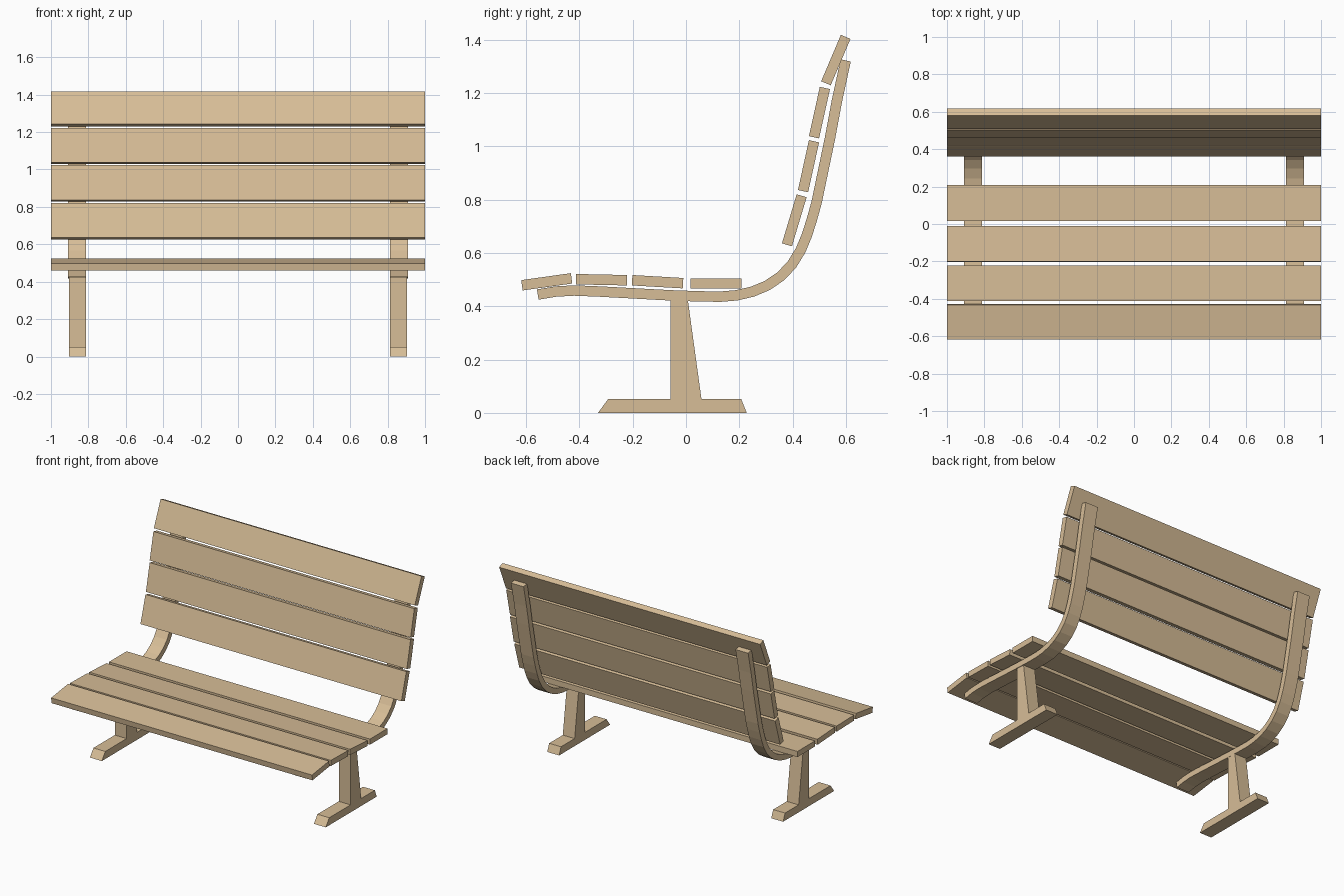
import bpy, bmesh
from mathutils import Vector

if "Cube" in bpy.data.objects:
    bpy.data.objects.remove(bpy.data.objects["Cube"])

wood = bpy.data.materials.new("tan_wood")
wood.diffuse_color = (0.68, 0.51, 0.31, 1)
wood.use_nodes = True
wood.node_tree.nodes["Principled BSDF"].inputs["Base Color"].default_value = wood.diffuse_color


def extrude_profile(name, pts, x0, x1):
    """Extrude a closed (y, z) outline from x0 to x1."""
    bm = bmesh.new()
    face = bm.faces.new([bm.verts.new((x0, y, z)) for y, z in pts])
    res = bmesh.ops.extrude_face_region(bm, geom=[face])
    moved = [g for g in res["geom"] if isinstance(g, bmesh.types.BMVert)]
    bmesh.ops.translate(bm, verts=moved, vec=(x1 - x0, 0, 0))
    bmesh.ops.recalc_face_normals(bm, faces=bm.faces)
    me = bpy.data.meshes.new(name)
    bm.to_mesh(me)
    bm.free()
    me.materials.append(wood)
    ob = bpy.data.objects.new(name, me)
    bpy.context.collection.objects.link(ob)
    return ob


def mirror_x(ob):
    ob.modifiers.new("Mirror", "MIRROR").use_axis[0] = True


def ribbon(path, thick):
    """Outline of a bar of constant thickness along a centre line."""
    p = [Vector(q) for q in path]
    left, right = [], []
    for i, c in enumerate(p):
        t = (p[min(i + 1, len(p) - 1)] - p[max(i - 1, 0)]).normalized()
        n = Vector((-t.y, t.x)) * thick / 2
        left.append(c + n)
        right.append(c - n)
    return left + right[::-1]


# Slats: start and end of the sitting face, body lies on the far side
seat = [((-.618, .498), (-.432, .524)), ((-.412, .521), (-.221, .517)),
        ((-.201, .517), (-.010, .506)), ((.016, .505), (.208, .505))]
back = [((.360, .636), (.415, .820)), ((.420, .836), (.461, 1.023)),
        ((.461, 1.038), (.502, 1.223)), ((.507, 1.244), (.581, 1.418))]
for label, slats in (("seat_slat", seat), ("back_slat", back)):
    for i, (a, b) in enumerate(slats):
        a, b = Vector(a), Vector(b)
        d = (b - a).normalized()
        n = Vector((d.y, -d.x)) * 0.039
        extrude_profile(f"{label}_{i + 1}", [a, b, b + n, a + n], -1, 1)

# Curved rails carrying seat and back
path = [(-.556, .444), (-.49, .455), (-.42, .459), (-.32, .455), (-.06, .441),
        (.05, .437), (.13, .436), (.19, .441), (.25, .455), (.305, .478),
        (.355, .512), (.397, .556), (.43, .61), (.453, .665), (.472, .725),
        (.49, .79), (.54, 1.03), (.566, 1.17), (.599, 1.322)]
mirror_x(extrude_profile("support_rail", ribbon(path, .039), .812, .909))

# Tapered legs with bevelled feet
leg = [(-.33, 0), (.228, 0), (.207, .052), (.058, .052), (.006, .43),
       (-.058, .43), (-.058, .052), (-.292, .052)]
mirror_x(extrude_profile("leg_and_foot", leg, .813, .904))
